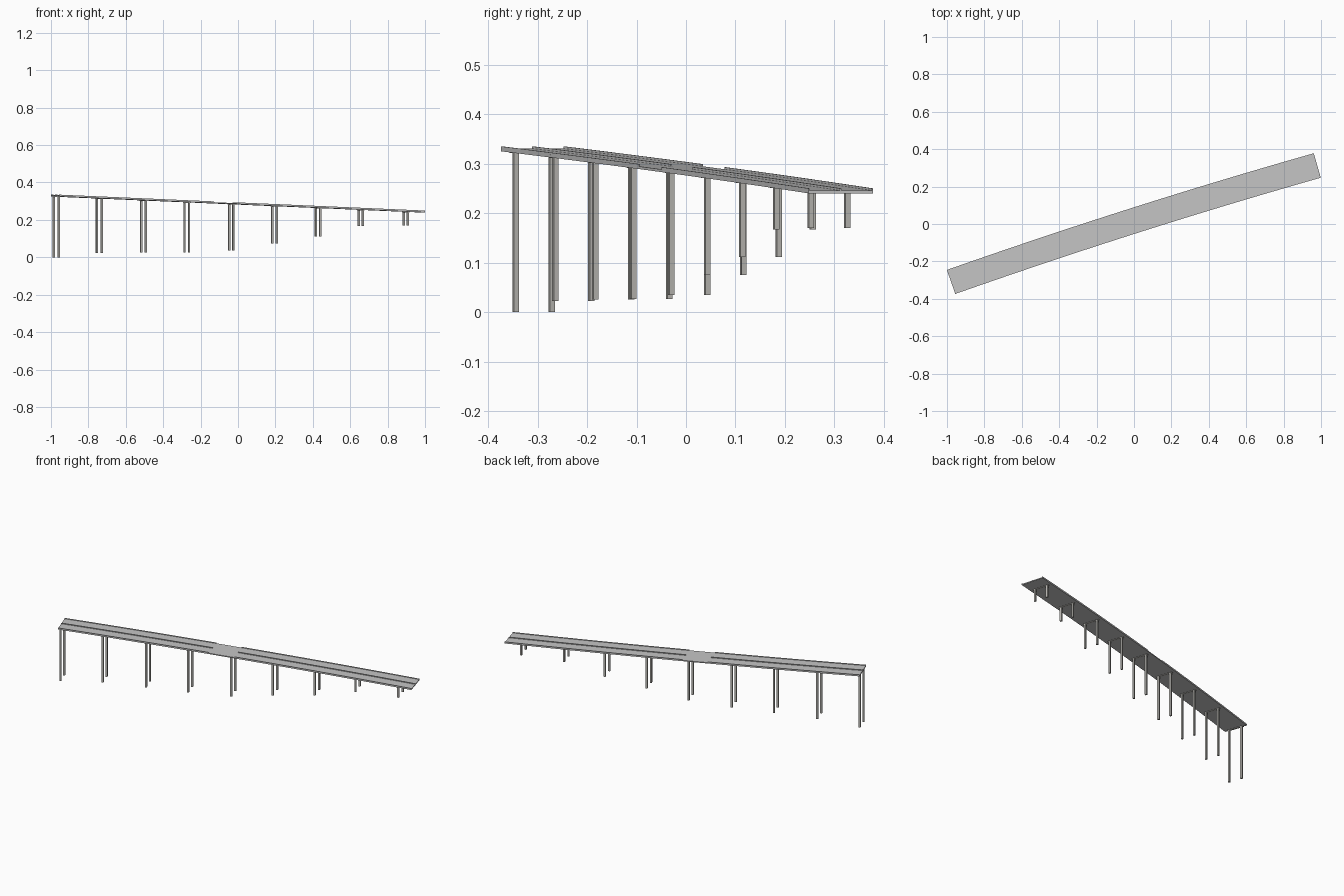
import bpy
from math import atan2
from mathutils import Vector

if "Cube" in bpy.data.objects:
    bpy.data.objects.remove(bpy.data.objects["Cube"])


def material(name, rgb):
    m = bpy.data.materials.new(name)
    m.diffuse_color = (*rgb, 1)
    m.use_nodes = True
    m.node_tree.nodes["Principled BSDF"].inputs["Base Color"].default_value = m.diffuse_color
    return m


ROAD = material("road_grey", (0.56, 0.56, 0.56))
CONCRETE = material("warm_concrete", (0.50, 0.49, 0.46))
METAL = material("dark_metal", (0.2, 0.2, 0.2))


# Gently curved, steadily descending centre line
def centre(x):
    return Vector((x, 0.018 + 0.318 * x - 0.0175 * x * x,
                   0.2865 - 0.0425 * x / 0.98))


def side(x):
    return Vector((-(0.318 - 0.035 * x), 1, 0)).normalized()


def mesh(name, verts, faces, mat):
    me = bpy.data.meshes.new(name)
    me.from_pydata(verts, [], faces)
    me.materials.append(mat)
    ob = bpy.data.objects.new(name, me)
    bpy.context.collection.objects.link(ob)
    return ob


# Sweep a (sideways, height) profile along the centre line
def sweep(name, profile, x0, x1, mat, steps=16):
    n = len(profile)
    verts, faces = [], []
    for i in range(steps + 1):
        x = x0 + (x1 - x0) * i / steps
        for s, h in profile:
            verts.append(centre(x) + side(x) * s + Vector((0, 0, h)))
    for i in range(steps):
        for j in range(n):
            a, b = i * n + j, i * n + (j + 1) % n
            faces.append((a, a + n, b + n, b))
    faces.append(tuple(range(n)))
    faces.append(tuple(reversed(range(steps * n, steps * n + n))))
    return mesh(name, verts, faces, mat)


def rect(s0, s1, h0, h1):
    return [(s0, h0), (s0, h1), (s1, h1), (s1, h0)]


def block(name, loc, size, angle, mat):
    bpy.ops.mesh.primitive_cube_add(size=1, location=loc, rotation=(0, 0, angle))
    ob = bpy.context.object
    ob.name = name
    ob.scale = size
    ob.data.materials.append(mat)
    return ob


# Deck slab
sweep("deck", rect(-0.068, 0.068, -0.004, 0.0015), -0.978, 0.98, ROAD, 24)

# Edge parapets and median barrier, open around the middle
for label, s, w in (("front_parapet", -0.0668, 0.0012),
                    ("back_parapet", 0.0668, 0.0012),
                    ("median", 0, 0.0016)):
    for x0, x1, part in ((-0.978, -0.15, "left"), (-0.01, 0.98, "right")):
        sweep(f"{label}_{part}", rect(s - w, s + w, 0.001, 0.006),
              x0, x1, ROAD)

# Piers: a cross beam on two square columns, feet following the terrain
PIERS = [(-0.972, 0), (-0.742, 0.022), (-0.505, 0.025), (-0.274, 0.026),
         (-0.036, 0.035), (0.195, 0.075), (0.428, 0.111),
         (0.656, 0.167), (0.897, 0.17)]
for x, foot in PIERS:
    c, n = centre(x), side(x)
    angle = atan2(-n.x, n.y)
    top = c.z - 0.003
    block("cross_beam", c - Vector((0, 0, 0.0045)), (0.011, 0.1, 0.005),
          angle, CONCRETE)
    for s in (-0.0385, 0.0385):
        p = c + n * s
        block("column", (p.x, p.y, (top + foot) / 2),
              (0.0105, 0.0105, top - foot), angle, CONCRETE)

# Slender mast on the median
m = centre(0.2)
block("mast", (m.x, m.y - 0.004, 0.309), (0.0008, 0.0008, 0.058), 0, METAL)
